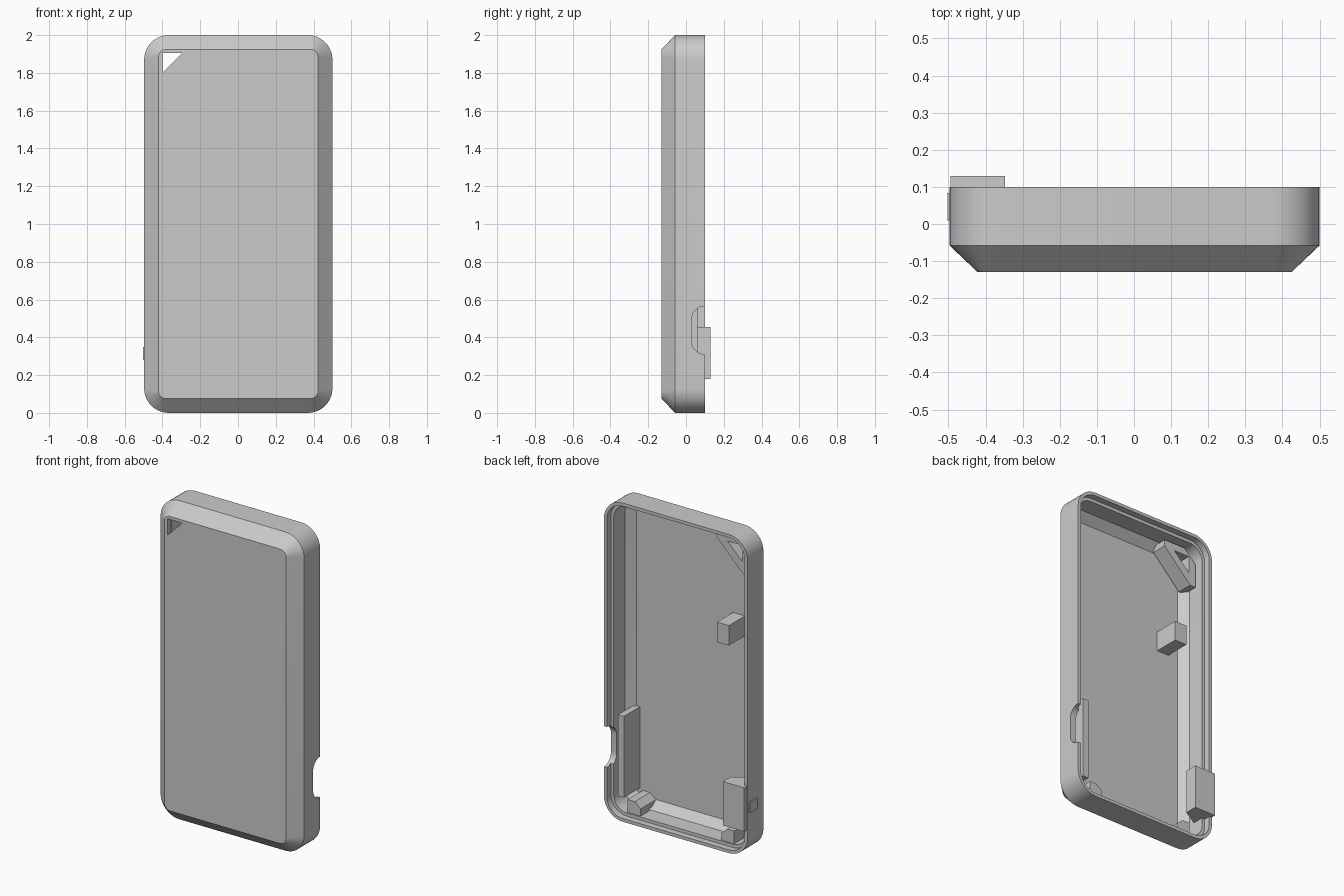
import bpy, bmesh
from math import sin, cos, pi, radians

cube = bpy.data.objects.get("Cube")
if cube:
    bpy.data.objects.remove(cube, do_unlink=True)

grey = bpy.data.materials.new("plain_grey")
grey.use_nodes = True
grey.diffuse_color = (0.6, 0.6, 0.6, 1)
grey.node_tree.nodes["Principled BSDF"].inputs["Base Color"].default_value = (0.6, 0.6, 0.6, 1)


def finish(name, bm):
    bmesh.ops.recalc_face_normals(bm, faces=bm.faces)
    mesh = bpy.data.meshes.new(name)
    bm.to_mesh(mesh)
    bm.free()
    mesh.materials.append(grey)
    obj = bpy.data.objects.new(name, mesh)
    bpy.context.collection.objects.link(obj)
    return obj


def prism(name, points, axis, lo, hi):
    """Extrude a 2D outline along one axis from lo to hi."""
    place = {"x": lambda a, b, t: (t, a, b),
             "y": lambda a, b, t: (a, t, b),
             "z": lambda a, b, t: (a, b, t)}[axis]
    bm = bmesh.new()
    ends = [[bm.verts.new(place(a, b, t)) for a, b in points] for t in (lo, hi)]
    for end in ends:
        bm.faces.new(end)
    n = len(points)
    for i in range(n):
        j = (i + 1) % n
        bm.faces.new((ends[0][i], ends[0][j], ends[1][j], ends[1][i]))
    return finish(name, bm)


def box(name, x, y, z):
    return prism(name, [(x[0], y[0]), (x[1], y[0]), (x[1], y[1]), (x[0], y[1])], "z", *z)


def rounded_rect(x0, x1, z0, z1, r, steps=10):
    pts = []
    for k, (cx, cz) in enumerate([(x1 - r, z1 - r), (x0 + r, z1 - r),
                                  (x0 + r, z0 + r), (x1 - r, z0 + r)]):
        for i in range(steps + 1):
            a = pi / 2 * (k + i / steps)
            pts.append((cx + r * cos(a), cz + r * sin(a)))
    return pts


def cut(obj, cutter):
    mod = obj.modifiers.new("cut", "BOOLEAN")
    mod.operation = "DIFFERENCE"
    mod.solver = "EXACT"
    mod.object = cutter
    select(obj)
    bpy.ops.object.modifier_apply(modifier=mod.name)


def select(obj):
    bpy.ops.object.select_all(action="DESELECT")
    obj.select_set(True)
    bpy.context.view_layer.objects.active = obj


# Hollow tray: loft of rounded rectangles (inset, corner radius, y)
LEFT, RIGHT = -0.497, 0.5
sections = [(0.076, 0.04, -0.13), (0, 0.13, -0.058), (0, 0.13, 0.1),
            (0.02, 0.11, 0.1), (0.02, 0.11, 0.06), (0.04, 0.09, 0.06),
            (0.04, 0.09, -0.05), (0.087, 0.045, -0.1)]
bm = bmesh.new()
rings = []
for inset, r, y in sections:
    outline = rounded_rect(LEFT + inset, RIGHT - inset, inset, 2 - inset, r)
    rings.append([bm.verts.new((x, y, z)) for x, z in outline])
for a, b in zip(rings, rings[1:]):
    for i in range(len(a)):
        j = (i + 1) % len(a)
        bm.faces.new((a[i], a[j], b[j], b[i]))
bm.faces.new(rings[0])
bm.faces.new(rings[-1])
tray = finish("tray_shell", bm)

# Raised boss around the corner window
boss = prism("window_boss", [(-0.22, 1.91), (-0.41, 1.72), (-0.45, 1.72),
                             (-0.45, 1.87), (-0.37, 1.95), (-0.22, 1.95)], "y", -0.09, 0.01)

# Side port notch and triangular window
notch = prism("notch_cutter", rounded_rect(0.03, 0.3, 0.31, 0.565, 0.07), "x", 0.445, 0.6)
window = prism("window_cutter", [(-0.4, 1.905), (-0.295, 1.905), (-0.4, 1.8)], "y", -0.3, 0.3)
cut(tray, notch)
cut(tray, window)
cut(boss, window)
for cutter in (notch, window):
    bpy.data.objects.remove(cutter, do_unlink=True)

select(tray)
bpy.ops.object.shade_smooth_by_angle(angle=radians(25))

# Inner supports
box("support_peg", (-0.34, -0.257), (-0.11, 0.06), (1.28, 1.405))
box("port_support", (0.39, 0.43), (-0.105, 0.06), (0.13, 0.64))

# Locking tab standing proud of the rim, with its outside nub
prism("locking_tab", [(-0.495, 0.13), (-0.348, 0.13), (-0.348, 0.05),
                      (-0.47, -0.02), (-0.495, -0.02)], "z", 0.18, 0.455)
box("side_nub", (-0.503, -0.48), (0.01, 0.083), (0.28, 0.35))

# Bottom corner posts with a sloped inner shoulder
for side, name in ((1, "left_post"), (-1, "right_post")):
    outline = [(0.28, 0.055), (0.37, 0.055), (0.37, 0.12), (0.32, 0.12), (0.28, 0.085)]
    prism(name, [(side * x, z) for x, z in outline], "y", -0.1, 0.05)
    box(name + "_foot", sorted((side * 0.28, side * 0.37)), (-0.04, 0.05), (0.03, 0.06))
